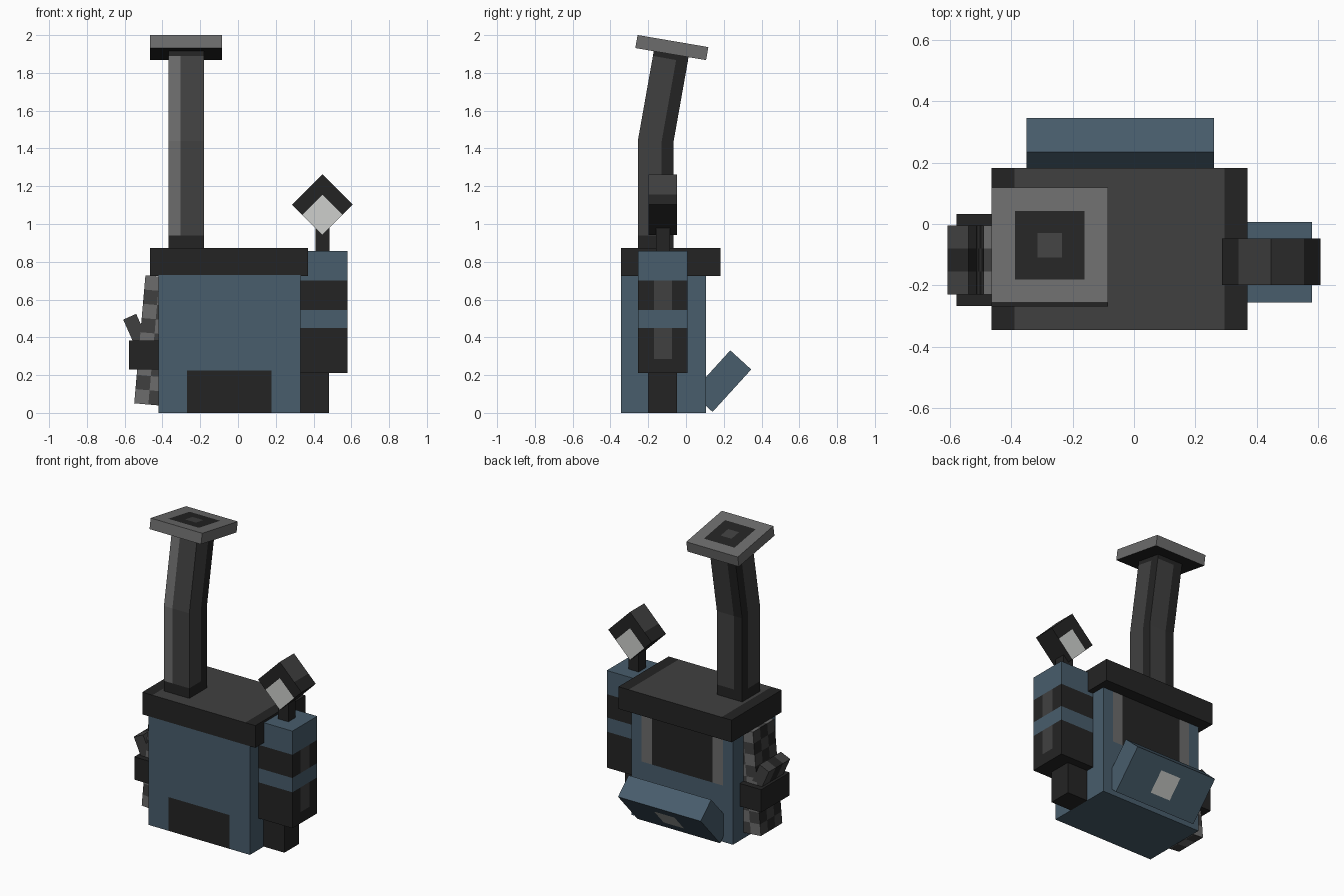
import bpy, bmesh, math
from mathutils import Vector, Matrix

cube = bpy.data.objects.get("Cube")
if cube:
    bpy.data.objects.remove(cube, do_unlink=True)


def make_mat(name, srgb):
    col = [((c / 255 + 0.055) / 1.055) ** 2.4 for c in srgb] + [1.0]
    m = bpy.data.materials.new(name)
    m.use_nodes = True
    m.diffuse_color = col
    bsdf = m.node_tree.nodes["Principled BSDF"]
    bsdf.inputs["Base Color"].default_value = col
    bsdf.inputs["Roughness"].default_value = 0.8
    return m


BLUE, DARK, MID, LIGHT, PALE = range(5)
MATS = [make_mat("steel_blue", (72, 93, 108)), make_mat("charcoal", (36, 36, 36)),
        make_mat("dark_grey", (64, 64, 64)), make_mat("mid_grey", (108, 108, 108)),
        make_mat("pale_grey", (205, 207, 204))]


def finish(name, bm):
    bmesh.ops.remove_doubles(bm, verts=bm.verts, dist=1e-5)
    bmesh.ops.recalc_face_normals(bm, faces=bm.faces)
    me = bpy.data.meshes.new(name)
    bm.to_mesh(me)
    bm.free()
    for m in MATS:
        me.materials.append(m)
    ob = bpy.data.objects.new(name, me)
    bpy.context.collection.objects.link(ob)
    return ob


def cut_box(name, xs, ys, zs, rule, loc=(0, 0, 0), rot=(0, 0, 0)):
    """Box cut along the given planes; rule(side, centre) picks a colour, side is like '+x'."""
    bm = bmesh.new()
    cuts = (xs, ys, zs)
    for axis in range(3):
        u, v = (axis + 1) % 3, (axis + 2) % 3
        for sign, level in (("-", cuts[axis][0]), ("+", cuts[axis][-1])):
            for u0, u1 in zip(cuts[u], cuts[u][1:]):
                for v0, v1 in zip(cuts[v], cuts[v][1:]):
                    pts = []
                    for a, b in ((u0, v0), (u1, v0), (u1, v1), (u0, v1)):
                        p = Vector((0, 0, 0))
                        p[axis], p[u], p[v] = level, a, b
                        pts.append(p)
                    f = bm.faces.new([bm.verts.new(p) for p in pts])
                    centre = sum(pts, Vector()) / 4
                    f.material_index = rule(sign + "xyz"[axis], centre) if callable(rule) else rule
    ob = finish(name, bm)
    ob.location = loc
    ob.rotation_euler = [math.radians(a) for a in rot]
    return ob


# Main body with front hatch and rear panel
def body_rule(side, c):
    if side == "-y" and -.27 < c.x < .18 and c.z < .225:
        return DARK
    if side == "+y" and c.z > .375 and -.345 < c.x < .255:
        return DARK if -.27 < c.x < .18 else LIGHT
    return BLUE


cut_box("body", [-.42, -.345, -.27, .178, .255, .33], [-.345, .105],
        [0, .225, .375, .73], body_rule)

# Lid with lighter top
cut_box("lid", [-.465, -.39, .295, .37], [-.345, .183], [.725, .873],
        lambda s, c: MID if s == "+z" and -.39 < c.x < .295 else DARK)

# Tilted rear pack with a pale square on its outer face
cut_box("rear_flap", [-.305, -.075, .075, .305], [-.075, .075], [-.152, -.075, .075, .152],
        lambda s, c: PALE if s == "+y" and abs(c.x) < .07 and abs(c.z) < .07 else BLUE,
        loc=(-.045, .1875, .168), rot=(-42.3, 0, 0))


# Side tank with bands and an outer grey stripe
def tank_rule(side, c):
    if c.z > .70 or .45 < c.z < .545:
        return BLUE
    if side == "+x" and c.z > .285 and -.17 < c.y < -.075:
        return MID
    return DARK


cut_box("side_tank", [.33, .58], [-.255, -.17, -.075, .007],
        [.21, .285, .45, .545, .70, .858], tank_rule)
cut_box("tank_foot", [.33, .483], [-.2, -.047], [0, .212], DARK)
cut_box("lamp_neck", [.409, .484], [-.16, -.085], [.855, 1.0], DARK)


# Diamond lamp head: pale corner on the front and back, grey caps on the upper faces
def lamp_rule(side, c):
    if side[1] == "y":
        return PALE if c.x < .037 and c.z < .037 else DARK
    if side == "+x" and c.z > -.037:
        return MID
    if side == "+z" and c.x > -.037:
        return MID
    return DARK


H = .1135
cut_box("lamp_head", [-H, -.037, .037, H], [-.075, .075], [-H, -.037, .037, H],
        lamp_rule, loc=(.447, -.123, 1.102), rot=(0, -45, 0))


# Bent chimney lofted through square rings, three strips per side
def ring(y0, z0, y1, z1):
    x0, x1 = -.368, -.181
    corners = [Vector((x0, y0, z0)), Vector((x1, y0, z0)),
               Vector((x1, y1, z1)), Vector((x0, y1, z1))]
    return [corners[i].lerp(corners[(i + 1) % 4], t / 3) for i in range(4) for t in range(3)]


bm = bmesh.new()
levels = [ring(-.255, .865, -.067, .865), ring(-.255, .94, -.067, .94),
          ring(-.255, 1.44, -.067, 1.43), ring(-.175, 1.89, .009, 1.857),
          ring(-.169, 1.93, .015, 1.897)]
strips = [LIGHT, MID, MID, MID, MID, DARK, MID, MID, DARK, DARK, MID, MID]
rows = [[bm.verts.new(p) for p in lv] for lv in levels]
for r in range(4):
    for i in range(12):
        j = (i + 1) % 12
        f = bm.faces.new((rows[r][i], rows[r][j], rows[r + 1][j], rows[r + 1][i]))
        f.material_index = DARK if r in (0, 3) else strips[i]
for row in (rows[0], rows[-1]):
    bm.faces.new(row).material_index = DARK
finish("chimney", bm)


# Tilted chimney cap with a dark mouth and small grey centre
def cap_rule(side, c):
    r = max(abs(c.x), abs(c.y))
    if side == "+z":
        return MID if r < .038 else DARK if r < .112 else LIGHT
    return DARK if side == "-z" else LIGHT


C = [-.19, -.113, -.04, .04, .113, .19]
cut_box("chimney_cap", C, C, [-.035, .035], cap_rule,
        loc=(-.275, -.075, 1.934), rot=(-9.7, 0, 0))


# Chequered tilted roll on the other side
def roll_rule(side, c):
    k = math.floor(c.x / .0755) + math.floor((c.y + .113) / .0755) + math.floor((c.z + .34) / .0756)
    if side[1] == "x":
        return MID if k % 2 else DARK
    return LIGHT if k % 2 else MID


cut_box("side_roll", [-.075, 0, .075], [-.1125 + .075 * i for i in range(4)],
        [-.34 + .68 / 9 * i for i in range(10)], roll_rule,
        loc=(-.445, -.118, .383), rot=(0, 5, 0))

# Strap block and small lever above it
cut_box("strap_block", [-.578, -.41], [-.268, .033], [.23, .382], DARK)
cut_box("strap_lever", [-.0375, .0375], [-.1125, -.0375, .0375, .1125], [-.09, .07],
        lambda s, c: DARK if abs(c.y) < .03 else MID,
        loc=(-.545, -.118, .445), rot=(0, -24, 0))
